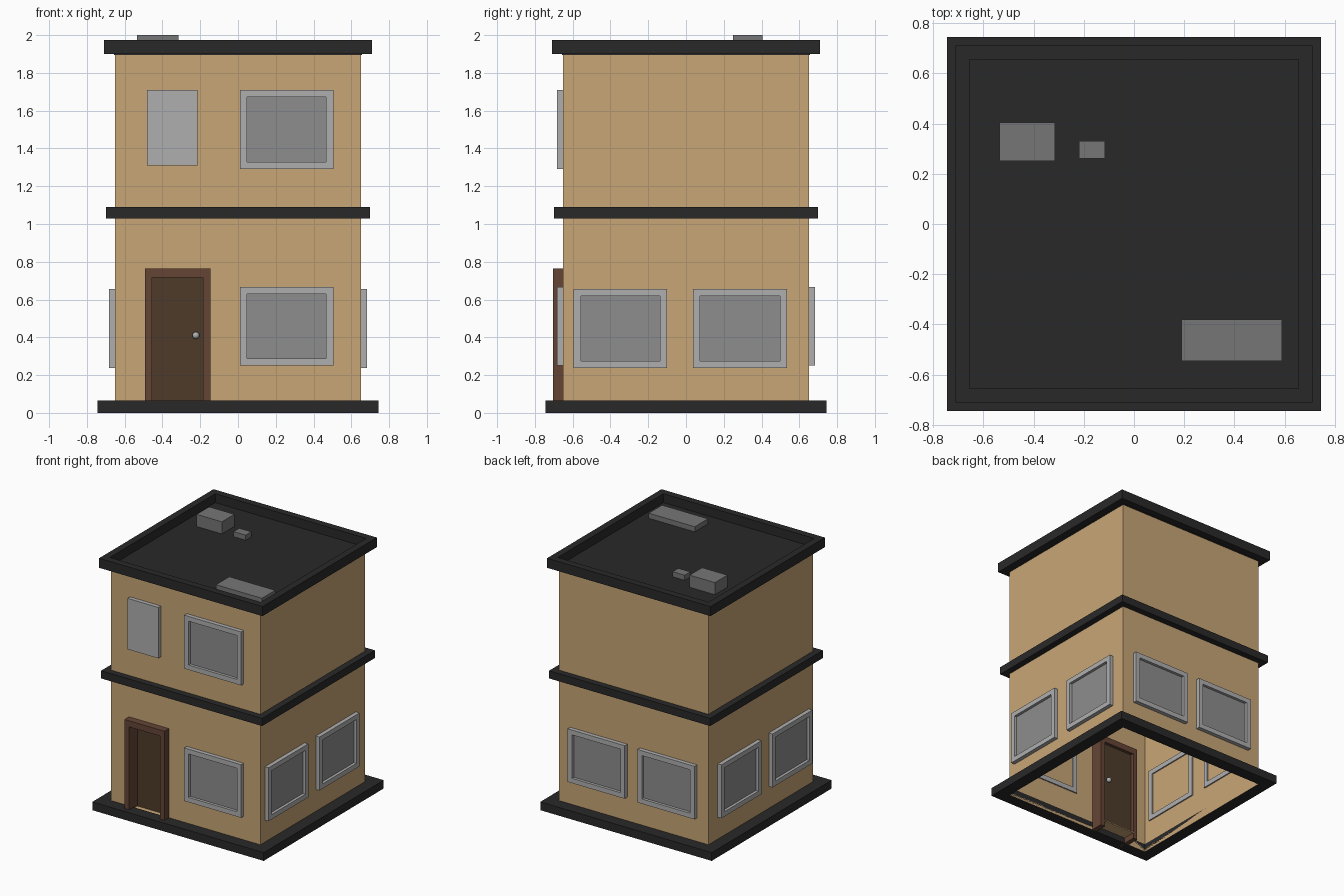
import bpy, bmesh
from math import pi
from mathutils import Matrix, Vector

if "Cube" in bpy.data.objects:
    bpy.data.objects.remove(bpy.data.objects["Cube"])


def material(name, rgb):
    m = bpy.data.materials.new(name)
    m.diffuse_color = (*rgb, 1)
    m.use_nodes = True
    m.node_tree.nodes["Principled BSDF"].inputs["Base Color"].default_value = m.diffuse_color
    return m


TAN = material("tan_wall", (0.58, 0.38, 0.18))
DARK = material("dark_trim", (0.022, 0.022, 0.022))
BROWN = material("door_frame_brown", (0.13, 0.06, 0.036))
DOOR = material("door_brown", (0.077, 0.044, 0.023))
LIGHT = material("frame_grey", (0.43, 0.43, 0.43))
GLASS = material("glass_grey", (0.27, 0.27, 0.27))
UNIT = material("roof_unit_grey", (0.18, 0.18, 0.18))

# Local (u, v, depth outwards) to the front wall plane; turned for other sides
TO_FRONT = Matrix(((1, 0, 0, 0), (0, 0, -1, 0), (0, 1, 0, 0), (0, 0, 0, 1)))


def side(angle):
    return Matrix.Rotation(angle, 4, 'Z') @ TO_FRONT


FRONT, RIGHT, BACK, LEFT = (side(a) for a in (0, pi / 2, pi, -pi / 2))
FLAT = Matrix.Identity(4)


def finish(name, bm, mat, matrix=FLAT):
    bm.transform(matrix)
    bmesh.ops.recalc_face_normals(bm, faces=bm.faces)
    me = bpy.data.meshes.new(name)
    bm.to_mesh(me)
    bm.free()
    me.materials.append(mat)
    ob = bpy.data.objects.new(name, me)
    bpy.context.collection.objects.link(ob)
    return ob


def box(name, u, v, d, mat, matrix=FLAT):
    bm = bmesh.new()
    bmesh.ops.create_cube(bm, size=1)
    for p in bm.verts:
        p.co = Vector([r[0] + (c + 0.5) * (r[1] - r[0]) for c, r in zip(p.co, (u, v, d))])
    return finish(name, bm, mat, matrix)


def ring(name, outer, inner, d, mat, matrix=FLAT):
    """Rectangular ring; outer and inner are (u0, u1, v0, v1)."""
    bm = bmesh.new()
    loops = []
    for (u0, u1, v0, v1), z in ((outer, d[0]), (outer, d[1]), (inner, d[1]), (inner, d[0])):
        loops.append([bm.verts.new((u, v, z)) for u, v in ((u0, v0), (u1, v0), (u1, v1), (u0, v1))])
    for i in range(4):
        a, b = loops[i], loops[(i + 1) % 4]
        for j in range(4):
            k = (j + 1) % 4
            bm.faces.new((a[j], a[k], b[k], b[j]))
    return finish(name, bm, mat, matrix)


def square(r):
    return (-r, r, -r, r)


def window(name, u0, u1, v0, v1, matrix):
    t = 0.038
    ring(name + "_frame", (u0, u1, v0, v1), (u0 + t, u1 - t, v0 + t, v1 - t), (0.64, 0.682), LIGHT, matrix)
    box(name + "_glass", (u0 + t, u1 - t), (v0 + t, v1 - t), (0.651, 0.66), GLASS, matrix)


# Wall shell, open underneath, with a doorway notch in the front
W, H = 0.65, 1.90
bm = bmesh.new()
front = [(-W, 0), (-0.47, 0), (-0.47, 0.74), (-0.165, 0.74), (-0.165, 0), (W, 0), (W, H), (-W, H)]
fv = [bm.verts.new((x, -W, z)) for x, z in front]
bm.faces.new(fv)
bv = [bm.verts.new((x, W, z)) for x, z in ((-W, 0), (W, 0), (W, H), (-W, H))]
bm.faces.new(bv[::-1])
bm.faces.new((fv[5], bv[1], bv[2], fv[6]))
bm.faces.new((bv[0], fv[0], fv[7], bv[3]))
finish("walls", bm, TAN)

# Base, storey band and roof trim
ring("base_trim", square(0.745), square(0.65), (0, 0.065), DARK)
ring("storey_band", square(0.70), square(0.648), (1.03, 1.09), DARK)
ring("roof_parapet", square(0.71), square(0.655), (1.90, 1.975), DARK)
box("roof_deck", (-0.656, 0.656), (-0.656, 0.656), (1.895, 1.905), DARK)

# Roof units
box("roof_vent_large", (-0.535, -0.315), (0.25, 0.405), (1.90, 2.0), UNIT)
box("roof_vent_small", (-0.22, -0.115), (0.26, 0.33), (1.90, 1.945), UNIT)
box("roof_hatch", (0.19, 0.59), (-0.545, -0.38), (1.90, 1.945), UNIT)

# Windows
window("front_lower_window", 0.01, 0.505, 0.25, 0.667, FRONT)
window("front_upper_window", 0.01, 0.505, 1.29, 1.71, FRONT)
box("front_upper_panel", (-0.482, -0.215), (1.31, 1.71), (0.64, 0.682), LIGHT, FRONT)
for s, n in ((-1, "a"), (1, "b")):
    c = s * 0.303
    window("back_window_" + n, c - 0.248, c + 0.248, 0.25, 0.667, BACK)
for y0, y1, n in ((-0.595, -0.10, "front"), (0.037, 0.535, "rear")):
    window("right_window_" + n, y0, y1, 0.237, 0.657, RIGHT)
    window("left_window_" + n, -y1, -y0, 0.237, 0.657, LEFT)

# Door frame: two posts and a lintel
DEPTH = (0.55, 0.705)
box("door_post_left", (-0.492, -0.455), (0, 0.765), DEPTH, BROWN, FRONT)
box("door_post_right", (-0.185, -0.145), (0, 0.765), DEPTH, BROWN, FRONT)
box("door_lintel", (-0.455, -0.185), (0.717, 0.765), DEPTH, BROWN, FRONT)
box("door_panel", (-0.455, -0.185), (0.055, 0.717), (0.575, 0.60), DOOR, FRONT)
box("door_threshold", (-0.455, -0.185), (0.045, 0.055), (0.55, 0.65), TAN, FRONT)

# Door knobs on both faces
for y, n in ((-0.622, "outer"), (-0.553, "inner")):
    bm = bmesh.new()
    bmesh.ops.create_uvsphere(bm, u_segments=16, v_segments=10, radius=0.019)
    for f in bm.faces:
        f.smooth = True
    finish("door_knob_" + n, bm, LIGHT, Matrix.Translation((-0.223, y, 0.41)))
    box("door_knob_stem_" + n, (-0.229, -0.217), (0.404, 0.416),
        (min(-y, 0.59), max(-y, 0.59)), LIGHT, FRONT)
